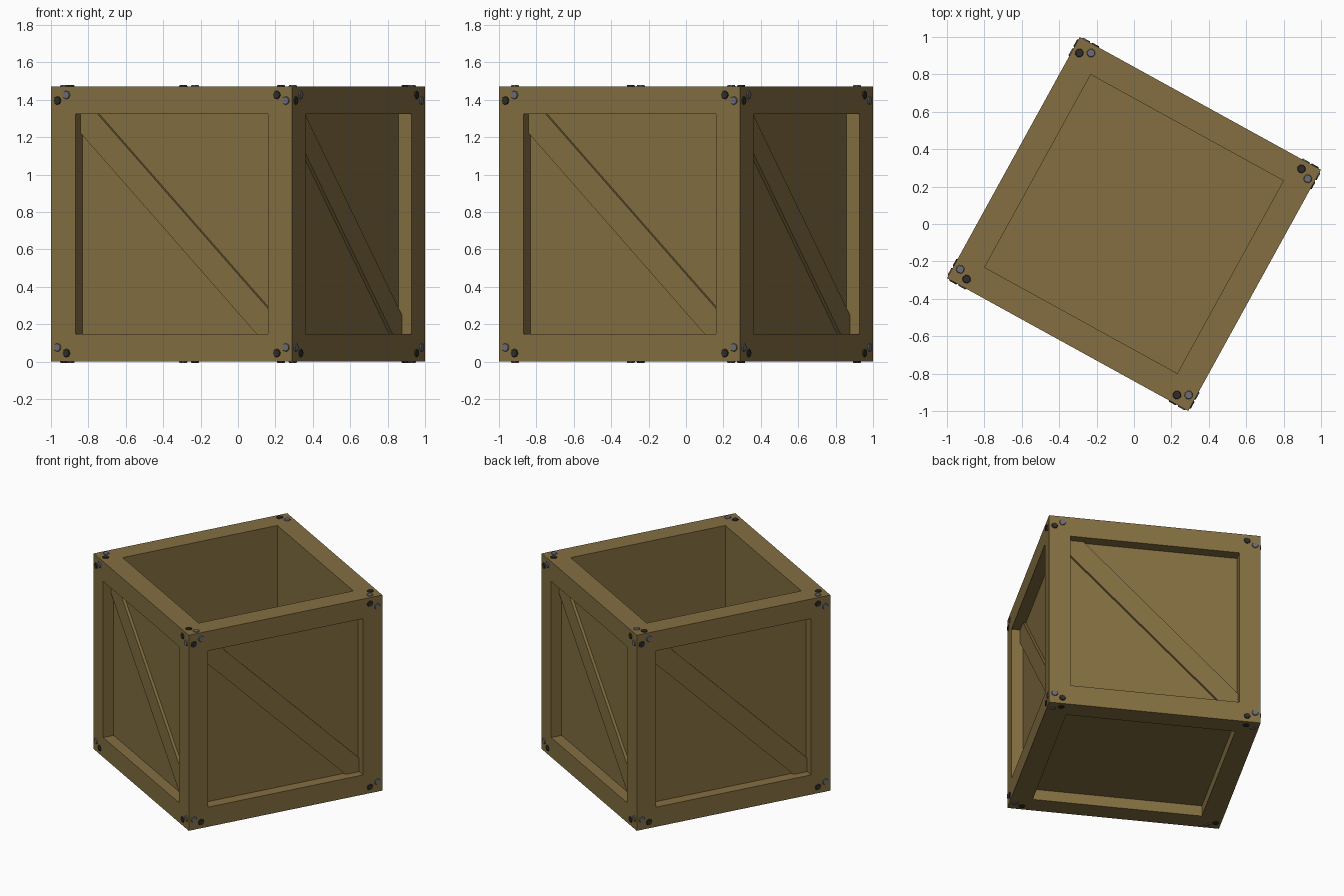
import bpy, bmesh, math
from mathutils import Matrix, Vector

if "Cube" in bpy.data.objects:
    bpy.data.objects.remove(bpy.data.objects["Cube"])

A = 0.736            # half side of the cube
W = 0.148            # frame width
REC = 0.08           # panel recess
I = A - W            # half opening
PLACE = Matrix.Translation((0, 0, A)) @ Matrix.Rotation(math.radians(-28.83), 4, 'Z')


def material(name, rgb):
    m = bpy.data.materials.new(name)
    m.diffuse_color = (*rgb, 1)
    m.use_nodes = True
    m.node_tree.nodes["Principled BSDF"].inputs["Base Color"].default_value = m.diffuse_color
    return m


wood = material("brown_wood", (0.230, 0.158, 0.053))
grey = material("grey_iron", (0.15, 0.15, 0.175))
dark = material("dark_iron", (0.028, 0.026, 0.024))


def finish(bm, name, mat):
    bmesh.ops.recalc_face_normals(bm, faces=bm.faces)
    bm.transform(PLACE)
    me = bpy.data.meshes.new(name)
    bm.to_mesh(me)
    bm.free()
    me.materials.append(mat)
    ob = bpy.data.objects.new(name, me)
    bpy.context.collection.objects.link(ob)
    return ob


# Face frames: local x = right, y = up, z = outward, for 4 sides, top, bottom
upright = Matrix.Rotation(math.pi / 2, 4, 'X')
sides = [Matrix.Rotation(k * math.pi / 2, 4, 'Z') @ upright for k in range(4)]
top = Matrix.Identity(4)
bottom = Matrix.Rotation(math.pi, 4, 'X')

# Crate body: cube with framed, recessed panels and an open top
bm = bmesh.new()
bmesh.ops.create_cube(bm, size=2 * A)
panels = list(bm.faces)
bmesh.ops.inset_individual(bm, faces=panels, thickness=W, use_even_offset=True)
for f in panels:
    n = f.normal.copy()
    depth = 2 * A - W if n.z > 0.5 else REC
    new = bmesh.ops.extrude_discrete_faces(bm, faces=[f])["faces"][0]
    bmesh.ops.translate(bm, verts=new.verts, vec=-n * depth)
finish(bm, "crate_body", wood)

# Diagonal brace on each side
O = 0.103
outline = [(-I, I), (-I, I - O), (I - O, -I), (I, -I), (I, O - I), (O - I, I)]
for k, frame in enumerate(sides):
    bm = bmesh.new()
    f = bm.faces.new([bm.verts.new((u, v, A - 0.085)) for u, v in outline])
    up = bmesh.ops.extrude_face_region(bm, geom=[f])["geom"]
    bmesh.ops.translate(bm, vec=(0, 0, 0.025),
                        verts=[g for g in up if isinstance(g, bmesh.types.BMVert)])
    bm.transform(frame)
    finish(bm, f"diagonal_brace_{k + 1}", wood)

# Pairs of nail heads in every frame corner
heads = {"grey_nails": (bmesh.new(), grey), "dark_nails": (bmesh.new(), dark)}
for frame in sides + [top, bottom]:
    for sx in (-1, 1):
        for sy in (-1, 1):
            outer_dark = sx < 0 and sy > 0
            for u, v, is_outer in ((0.697, 0.66, True), (0.642, 0.69, False)):
                key = "dark_nails" if is_outer == outer_dark else "grey_nails"
                pos = Matrix.Translation((sx * u, sy * v, A))
                bmesh.ops.create_cone(heads[key][0], cap_ends=True, segments=8,
                                      radius1=0.026, radius2=0.02, depth=0.012,
                                      matrix=frame @ pos)
for name, (bm, mat) in heads.items():
    finish(bm, name, mat)
